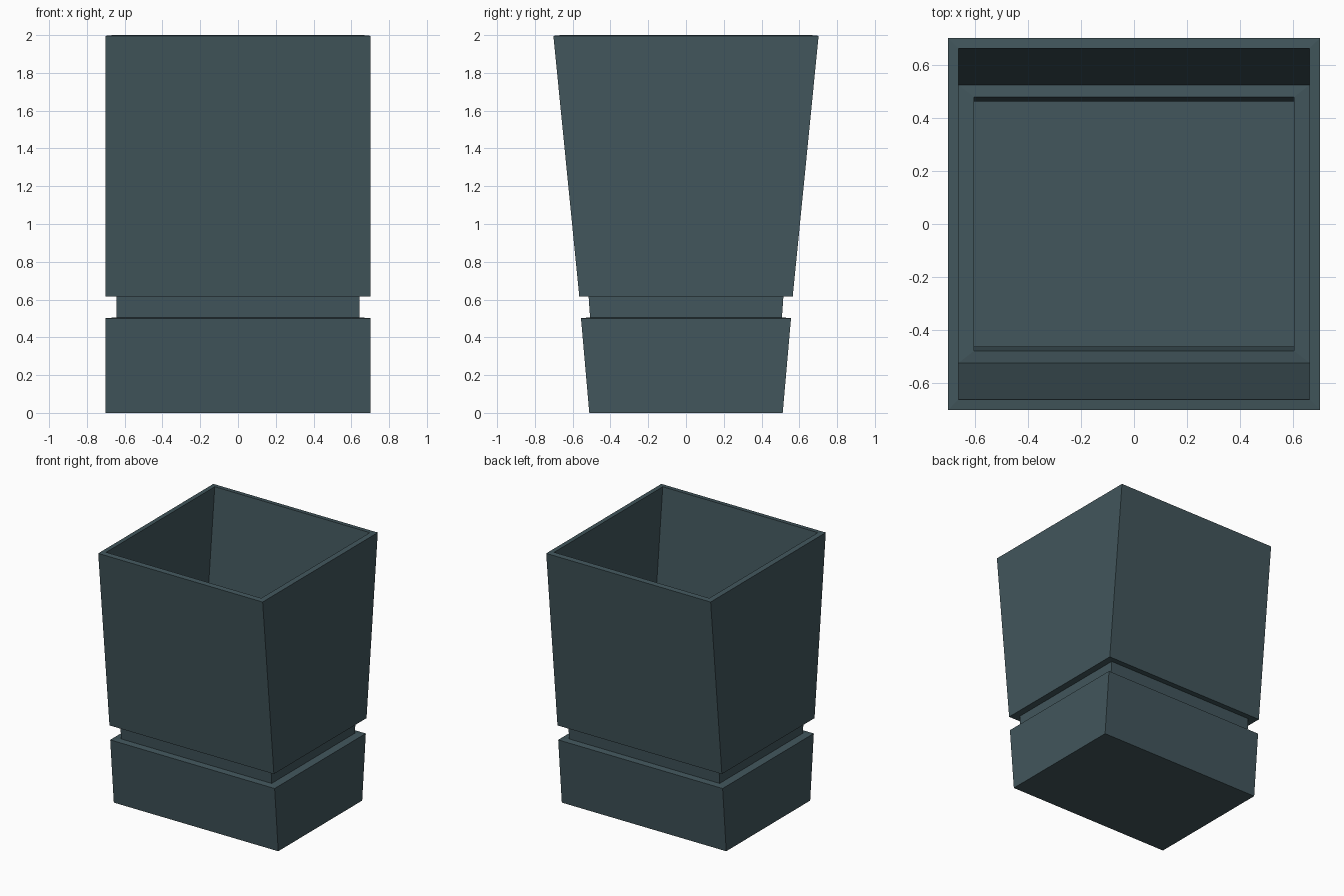
import bpy
import bmesh

if "Cube" in bpy.data.objects:
    bpy.data.objects.remove(bpy.data.objects["Cube"])

WALL = 0.04

# One flat slate colour for the whole planter
slate = bpy.data.materials.new("slate")
slate.diffuse_color = (0.054, 0.093, 0.107, 1.0)
slate.use_nodes = True
slate.node_tree.nodes["Principled BSDF"].inputs["Base Color"].default_value = slate.diffuse_color


def loft_rings(name, rings, material):
    """Skin rectangular rings (half x, half y, z) and cap both ends."""
    bm = bmesh.new()
    loops = [[bm.verts.new((sx * hx, sy * hy, z))
              for sx, sy in ((-1, -1), (1, -1), (1, 1), (-1, 1))]
             for hx, hy, z in rings]
    for a, b in zip(loops, loops[1:]):
        for i in range(4):
            j = (i + 1) % 4
            bm.faces.new((a[i], a[j], b[j], b[i]))
    bm.faces.new(loops[0][::-1])
    bm.faces.new(loops[-1])
    bmesh.ops.recalc_face_normals(bm, faces=bm.faces)
    mesh = bpy.data.meshes.new(name)
    bm.to_mesh(mesh)
    bm.free()
    mesh.materials.append(material)
    obj = bpy.data.objects.new(name, mesh)
    bpy.context.collection.objects.link(obj)
    return obj


# Outside: tapered base, recessed neck, flared upper body
outside = [
    (0.702, 0.512, 0.0),
    (0.702, 0.556, 0.501),
    (0.643, 0.508, 0.506),
    (0.643, 0.516, 0.621),
    (0.702, 0.565, 0.616),
    (0.702, 0.702, 1.996),
]

# Inside: rim, upper cavity, neck opening, hidden base cavity and floor
inside = [
    (0.702 - WALL, 0.702 - WALL, 2.0),
    (0.702 - WALL, 0.524, 0.656),
    (0.643 - WALL, 0.478, 0.661),
    (0.643 - WALL, 0.462, 0.466),
    (0.702 - WALL, 0.512, 0.461),
    (0.702 - WALL, 0.476, WALL),
]

loft_rings("square_planter", outside + inside, slate)
